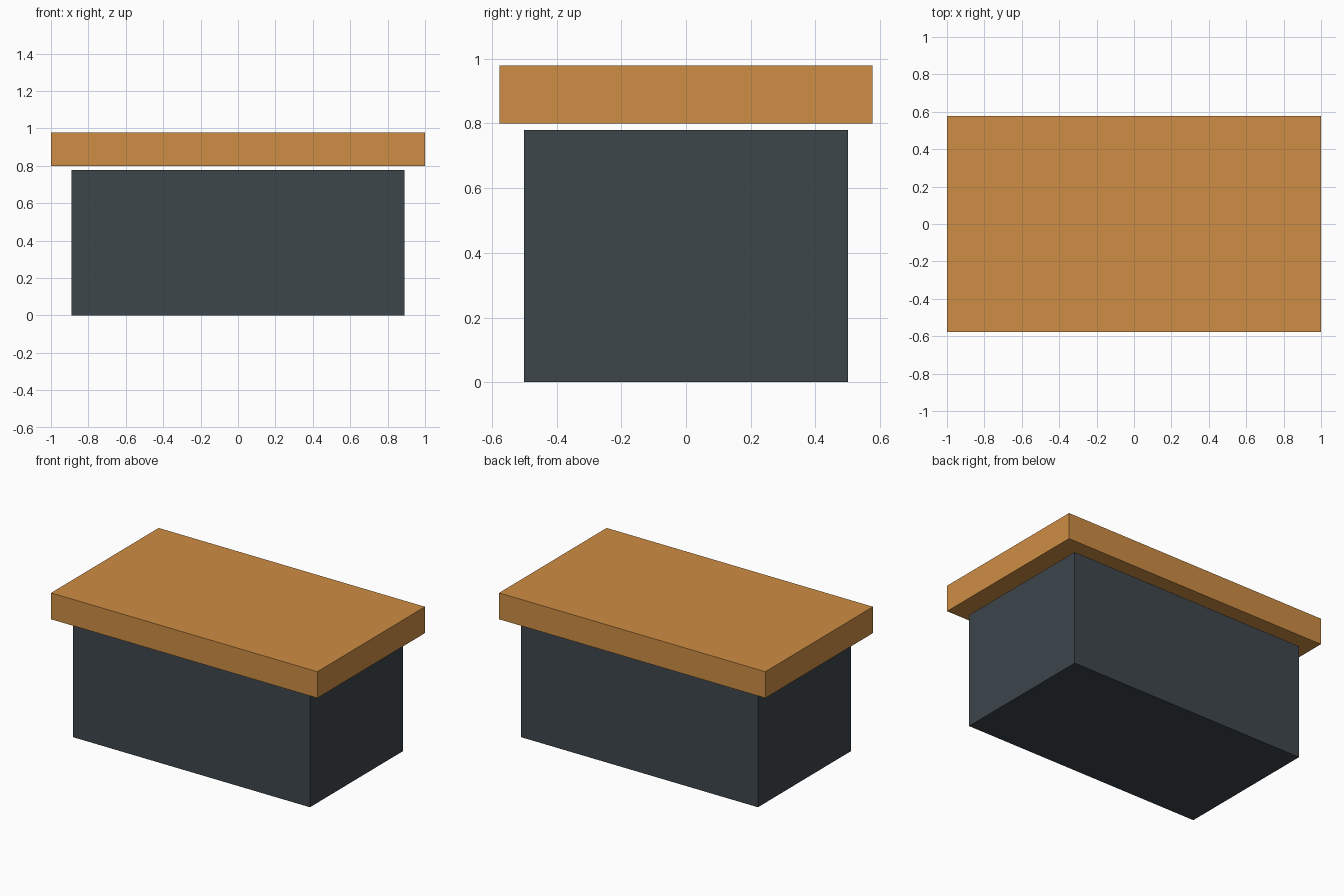
import bpy

if "Cube" in bpy.data.objects:
    bpy.data.objects.remove(bpy.data.objects["Cube"])


def material(name, color):
    mat = bpy.data.materials.new(name)
    mat.diffuse_color = color
    mat.use_nodes = True
    mat.node_tree.nodes["Principled BSDF"].inputs["Base Color"].default_value = mat.diffuse_color
    return mat


def box(name, width, depth, z0, z1, mat):
    bpy.ops.mesh.primitive_cube_add(size=1, location=(0, 0, (z0 + z1) / 2))
    ob = bpy.context.object
    ob.name = name
    ob.scale = (width, depth, z1 - z0)
    bpy.ops.object.transform_apply(location=False, rotation=False, scale=True)
    ob.data.materials.append(mat)
    return ob


slate = material("slate", (0.047, 0.061, 0.071, 1))
amber = material("amber", (0.62, 0.27, 0.058, 1))

# Dark box body
box("body", 1.781, 1.0, 0.0, 0.779, slate)
# Overhanging lid, floating just above the body
box("lid", 2.0, 1.154, 0.80, 0.979, amber)
